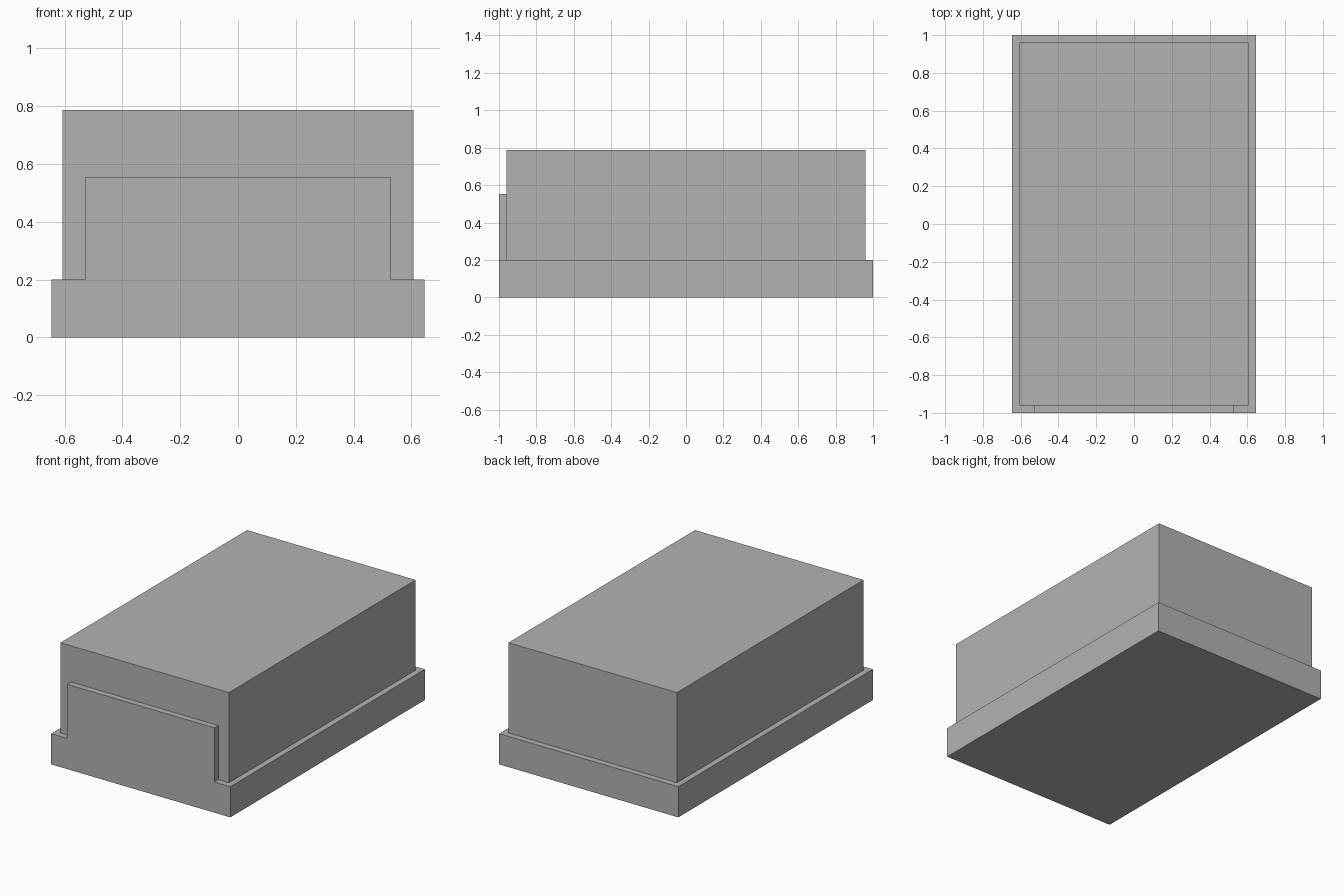
import bpy, bmesh

if "Cube" in bpy.data.objects:
    bpy.data.objects.remove(bpy.data.objects["Cube"])

grey = bpy.data.materials.new("plain grey")
grey.diffuse_color = (0.45, 0.45, 0.45, 1)
grey.use_nodes = True
grey.node_tree.nodes["Principled BSDF"].inputs["Base Color"].default_value = grey.diffuse_color


def prism(name, profile, y0, y1):
    """Extrude a front (x, z) profile from y0 to y1."""
    bm = bmesh.new()
    face = bm.faces.new([bm.verts.new((x, y0, z)) for x, z in profile])
    ext = bmesh.ops.extrude_face_region(bm, geom=[face])
    verts = [v for v in ext["geom"] if isinstance(v, bmesh.types.BMVert)]
    bmesh.ops.translate(bm, verts=verts, vec=(0, y1 - y0, 0))
    bmesh.ops.recalc_face_normals(bm, faces=bm.faces)
    mesh = bpy.data.meshes.new(name)
    bm.to_mesh(mesh)
    bm.free()
    mesh.materials.append(grey)
    obj = bpy.data.objects.new(name, mesh)
    bpy.context.collection.objects.link(obj)
    return obj


def rect(half, z0, z1):
    return [(-half, z0), (half, z0), (half, z1), (-half, z1)]


BASE_X, BODY_X, PANEL_X = 0.645, 0.607, 0.53
BASE_Z, PANEL_Z, TOP_Z = 0.2, 0.552, 0.787
BODY_Y = 0.96

# Front plate: base edge and raised panel in one stepped outline
right = [(BASE_X, 0), (BASE_X, BASE_Z), (PANEL_X, BASE_Z), (PANEL_X, PANEL_Z)]
left = [(-x, z) for x, z in reversed(right)]
prism("front_plate", right + left, -1, -BODY_Y)

# Base slab behind the plate
prism("base_slab", rect(BASE_X, 0, BASE_Z), -BODY_Y, 1)

# Main block standing on the slab
prism("main_block", rect(BODY_X, BASE_Z, TOP_Z), -BODY_Y, BODY_Y)
